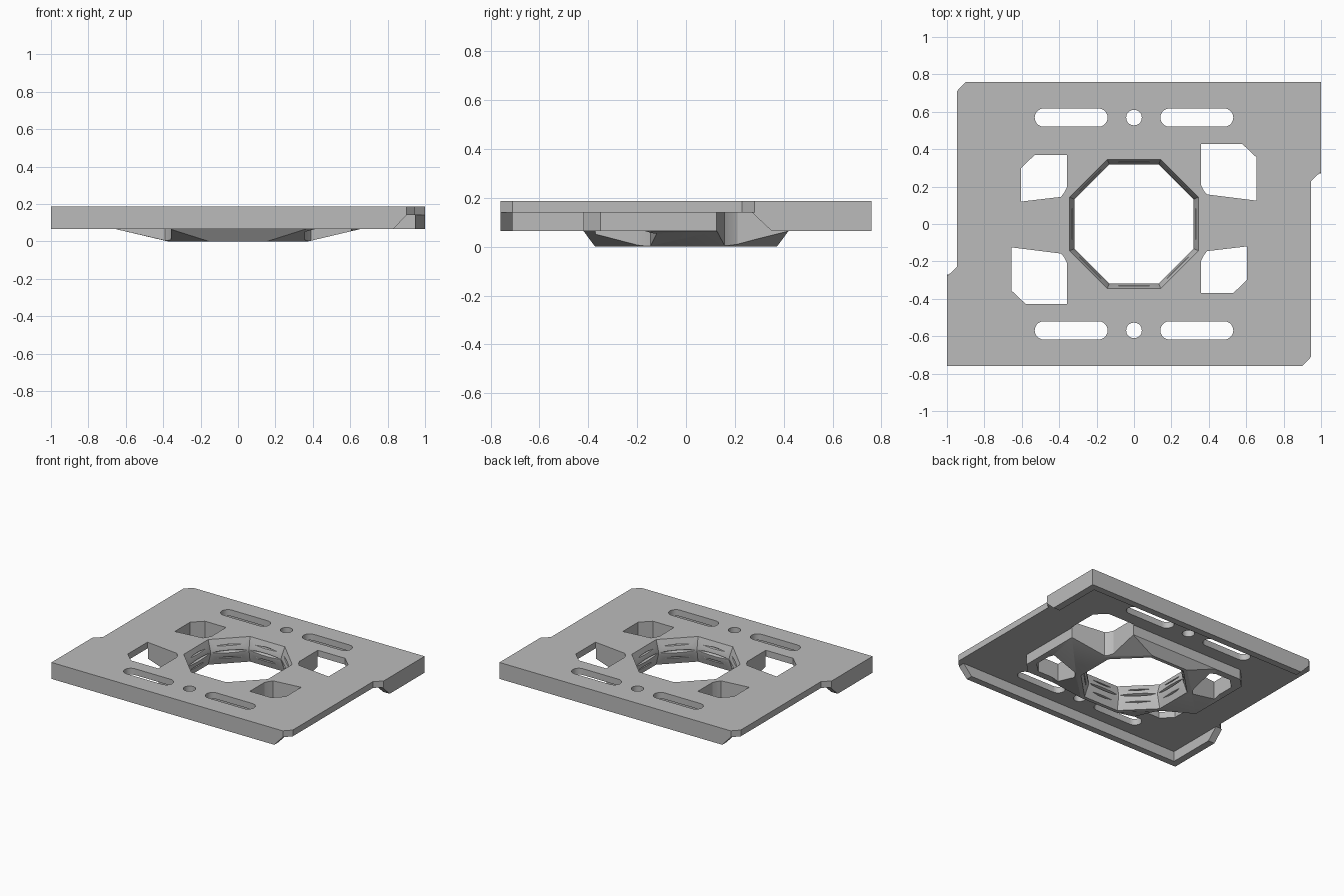
import bpy, bmesh, math
from mathutils import Matrix

cube = bpy.data.objects.get("Cube")
if cube:
    bpy.data.objects.remove(cube, do_unlink=True)

TOP, WEB, RIM = 0.187, 0.14, 0.065   # top face, underside of web, underside of rim
HALF_TURN = Matrix.Rotation(math.pi, 4, 'Z')

grey = bpy.data.materials.new("plain_grey")
grey.use_nodes = True
grey.diffuse_color = (0.5, 0.5, 0.5, 1)
grey.node_tree.nodes["Principled BSDF"].inputs["Base Color"].default_value = (0.5, 0.5, 0.5, 1)


def finish(name, bm):
    bmesh.ops.recalc_face_normals(bm, faces=bm.faces)
    mesh = bpy.data.meshes.new(name)
    bm.to_mesh(mesh)
    bm.free()
    mesh.materials.append(grey)
    ob = bpy.data.objects.new(name, mesh)
    bpy.context.collection.objects.link(ob)
    return ob


def prism(name, pts, lo, hi, axis='z', turn=False):
    """Extrude an outline between lo and hi along an axis."""
    place = {'z': lambda a, b, t: (a, b, t),
             'y': lambda a, b, t: (a, t, b),
             'x': lambda a, b, t: (t, a, b)}[axis]
    bm = bmesh.new()
    rings = [[bm.verts.new(place(a, b, t)) for a, b in pts] for t in (lo, hi)]
    n = len(pts)
    for ring in rings:
        bm.faces.new(ring)
    for i in range(n):
        j = (i + 1) % n
        bm.faces.new((rings[0][i], rings[0][j], rings[1][j], rings[1][i]))
    if turn:
        bm.transform(HALF_TURN)
    return finish(name, bm)


def hull(name, pts):
    bm = bmesh.new()
    for p in pts:
        bm.verts.new(p)
    res = bmesh.ops.convex_hull(bm, input=bm.verts)
    junk = {g for g in res["geom_interior"] if isinstance(g, bmesh.types.BMVert)}
    bmesh.ops.delete(bm, geom=list(junk), context='VERTS')
    bmesh.ops.dissolve_limit(bm, angle_limit=0.01, verts=bm.verts, edges=bm.edges)
    return finish(name, bm)


def lathe(name, profile, sides, phase=0.0):
    """Closed solid from (radius, height) rings."""
    bm = bmesh.new()
    rings = []
    for r, z in profile:
        angles = [phase + math.tau * i / sides for i in range(sides)]
        rings.append([bm.verts.new((r * math.cos(a), r * math.sin(a), z)) for a in angles])
    for a, b in zip(rings, rings[1:]):
        for i in range(sides):
            j = (i + 1) % sides
            bm.faces.new((a[i], a[j], b[j], b[i]))
    bm.faces.new(rings[0])
    bm.faces.new(rings[-1])
    return finish(name, bm)


def combine(body, other, operation):
    mod = body.modifiers.new(operation, 'BOOLEAN')
    mod.operation, mod.object, mod.solver = operation, other, 'EXACT'
    other.hide_render = True
    bpy.context.view_layer.update()
    graph = bpy.context.evaluated_depsgraph_get()
    mesh = bpy.data.meshes.new_from_object(body.evaluated_get(graph))
    body.modifiers.clear()
    body.data = mesh
    bpy.data.objects.remove(other, do_unlink=True)


def stadium(x0, x1, y, r, steps=10):
    pts = []
    for cx, start in ((x1, -math.pi / 2), (x0, math.pi / 2)):
        for i in range(steps + 1):
            a = start + math.pi * i / steps
            pts.append((cx + r * math.cos(a), y + r * math.sin(a)))
    return pts


def mirrored(pts):
    return [(sx * x, sy * y) for x, y in pts for sx in (1, -1) for sy in (1, -1)]


# Web of the plate, with offset sides and clipped corners
half = [(-1, -0.76), (0.9, -0.76), (0.947, -0.71), (0.947, 0.23), (1, 0.28)]
plate = prism("mounting_plate", half + [(-x, -y) for x, y in half], WEB, TOP)

# Rim rails under the long edges and the wide ends of the sides
for turn in (False, True):
    rail = [(-1, RIM), (0.83, RIM), (0.9, WEB), (-1, WEB)]
    combine(plate, prism("long_rail", rail, -0.76, -0.71, 'y', turn), 'UNION')
    rail = [(-0.76, RIM), (-0.35, RIM), (-0.27, WEB), (-0.76, WEB)]
    combine(plate, prism("short_rail", rail, -1, -0.947, 'x', turn), 'UNION')

# Raised boss under the middle
quarter = [(0.58, 0.42), (0.65, 0.35)]
boss = hull("boss", [(x, y, z) for x, y in mirrored(quarter) for z in (RIM, WEB + 0.02)])
combine(plate, boss, 'UNION')

# Hub tapering down from the boss to an octagon
hub_top = [(x, y, z) for x, y in mirrored([(0.36, 0.42), (0.65, 0.125)]) for z in (RIM, 0.1)]
hub_low = [(x, y, 0) for x, y in mirrored([(0.155, 0.372), (0.375, 0.155)])]
combine(plate, hull("hub", hub_top + hub_low), 'UNION')

# Octagonal bore, waisted at mid height
k = 1 / math.cos(math.pi / 8)
bore = [(0.352 * k, -0.02), (0.318 * k, 0.09), (0.318 * k, 0.11), (0.345 * k, TOP), (0.345 * k, TOP + 0.02)]
combine(plate, lathe("bore_cutter", bore, 8, math.pi / 8), 'DIFFERENCE')

# Shallow round grooves that graze each bore wall
for z in (0.05, 0.1, 0.145):
    groove = [(0.3, z - 0.016), (0.341, z - 0.002), (0.341, z + 0.002), (0.3, z + 0.016)]
    combine(plate, lathe("groove_cutter", groove, 64), 'DIFFERENCE')

# Large and small corner windows, slots and screw holes, repeated by a half turn
large = [(0.357, 0.427), (0.58, 0.427), (0.656, 0.355), (0.656, 0.125),
         (0.39, 0.158), (0.372, 0.18), (0.357, 0.21)]
small = [(0.357, -0.37), (0.53, -0.37), (0.603, -0.3), (0.603, -0.12),
         (0.39, -0.145), (0.372, -0.17), (0.357, -0.2)]
cuts = [large, small, stadium(0.19, 0.482, 0.569, 0.049),
        stadium(-0.482, -0.19, 0.569, 0.049), stadium(0, 0, 0.569, 0.042)]
for turn in (False, True):
    for pts in cuts:
        clean = [p for i, p in enumerate(pts) if math.dist(p, pts[i - 1]) > 1e-4]
        combine(plate, prism("window_cutter", clean, -0.1, TOP + 0.1, 'z', turn), 'DIFFERENCE')

# Keep flat faces crisp and the round slot ends smooth
for ob in bpy.context.selected_objects:
    ob.select_set(False)
plate.select_set(True)
bpy.context.view_layer.objects.active = plate
bpy.ops.object.shade_smooth_by_angle(angle=math.radians(20))
